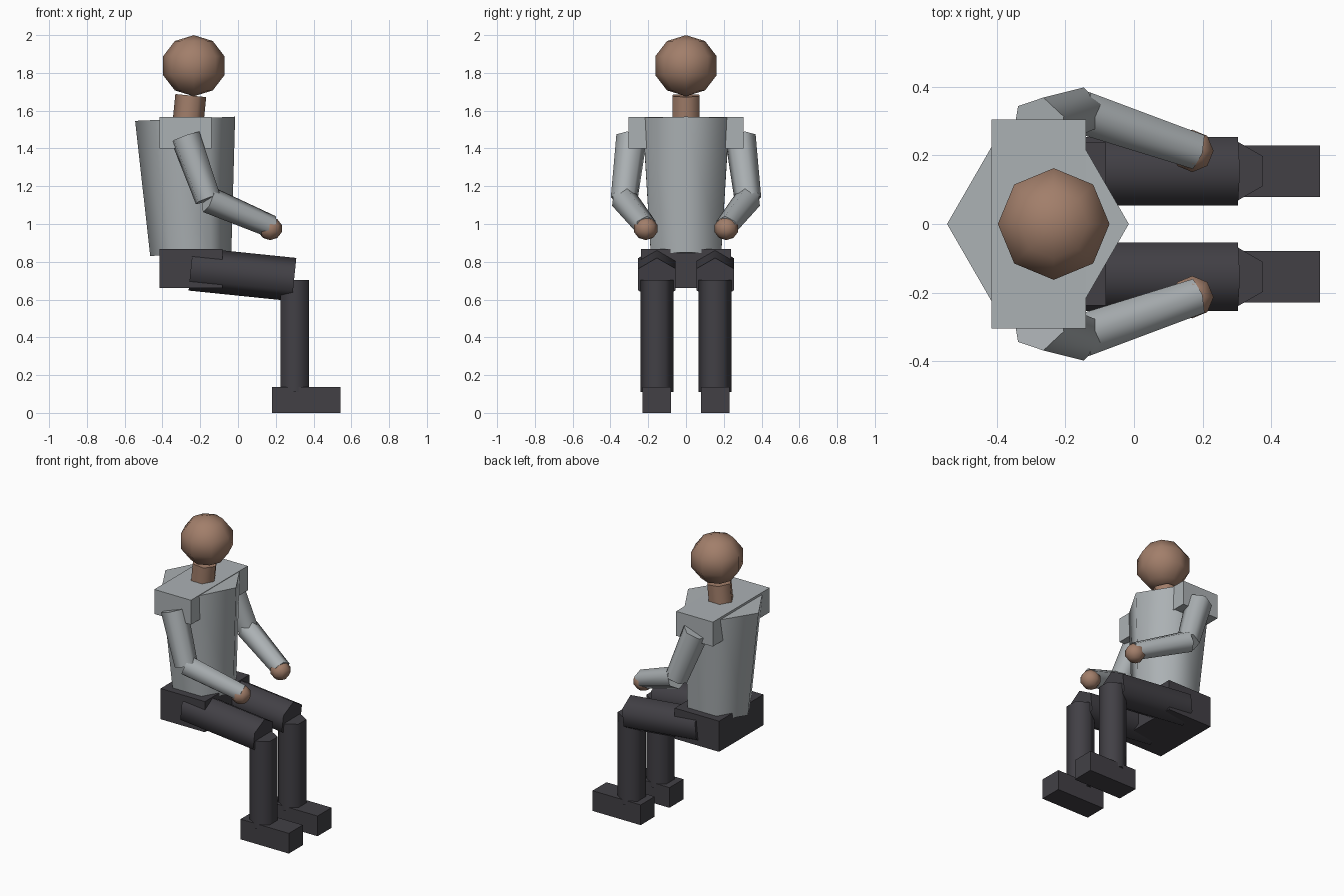
import bpy
import math
from mathutils import Vector

cube = bpy.data.objects.get("Cube")
if cube:
    bpy.data.objects.remove(cube, do_unlink=True)


def material(name, rgb):
    m = bpy.data.materials.new(name)
    m.use_nodes = True
    m.diffuse_color = (*rgb, 1)
    m.node_tree.nodes["Principled BSDF"].inputs["Base Color"].default_value = (*rgb, 1)
    return m


SKIN = material("skin_brown", (0.36, 0.21, 0.145))
SHIRT = material("shirt_grey", (0.41, 0.44, 0.455))
TROUSERS = material("dark_trousers", (0.054, 0.051, 0.060))


def finish(name, mat, smooth=True):
    ob = bpy.context.object
    ob.name = name
    ob.data.name = name
    ob.data.materials.clear()
    ob.data.materials.append(mat)
    if smooth:
        bpy.ops.object.shade_smooth_by_angle(angle=math.radians(65))
    return ob


def box(name, low, high, mat):
    low, high = Vector(low), Vector(high)
    bpy.ops.mesh.primitive_cube_add(size=1, location=(low + high) / 2)
    bpy.context.object.scale = high - low
    return finish(name, mat, False)


def limb(name, start, end, r1, r2, mat):
    """Six-sided tapered tube between two joints."""
    a, b = Vector(start), Vector(end)
    bpy.ops.mesh.primitive_cone_add(vertices=6, radius1=r1, radius2=r2,
                                    depth=(b - a).length, location=(a + b) / 2)
    bpy.context.object.rotation_euler = (b - a).to_track_quat('Z', 'Y').to_euler()
    return finish(name, mat)


def ball(name, centre, r, mat):
    bpy.ops.mesh.primitive_uv_sphere_add(segments=8, ring_count=5, radius=r,
                                         location=centre)
    bpy.context.object.scale.z = 0.945
    return finish(name, mat)


# Body and head
limb("torso", (-0.25, 0, 0.84), (-0.28, 0, 1.557), 0.215, 0.265, SHIRT)
box("shoulder_yoke", (-0.415, -0.305, 1.4), (-0.14, 0.305, 1.566), SHIRT)
box("pelvis", (-0.415, -0.238, 0.66), (-0.082, 0.238, 0.868), TROUSERS)
limb("neck", (-0.264, 0, 1.54), (-0.25, 0, 1.68), 0.082, 0.082, SKIN)
ball("head", (-0.234, 0, 1.838), 0.171, SKIN)

# Arms and legs, one set per side
for side, s in (("left", 1), ("right", -1)):
    shoulder = (-0.278, s * 0.288, 1.46)
    elbow = (-0.159, s * 0.328, 1.13)
    wrist = (0.178, s * 0.213, 0.986)
    limb(side + "_upper_arm", shoulder, elbow, 0.083, 0.072, SHIRT)
    limb(side + "_forearm", elbow, wrist, 0.072, 0.06, SHIRT)
    ball(side + "_hand", (0.17, s * 0.213, 0.976), 0.065, SKIN)

    y = s * 0.154
    limb(side + "_thigh", (-0.25, y, 0.762), (0.297, y, 0.706), 0.115, 0.115, TROUSERS)
    shin = limb(side + "_shin", (0.3, y, 0.11), (0.3, y, 0.703), 0.087, 0.087, TROUSERS)
    shin.rotation_euler = (0, 0, 0)
    box(side + "_shoe", (0.18, y - 0.075, 0), (0.542, y + 0.075, 0.137), TROUSERS)
